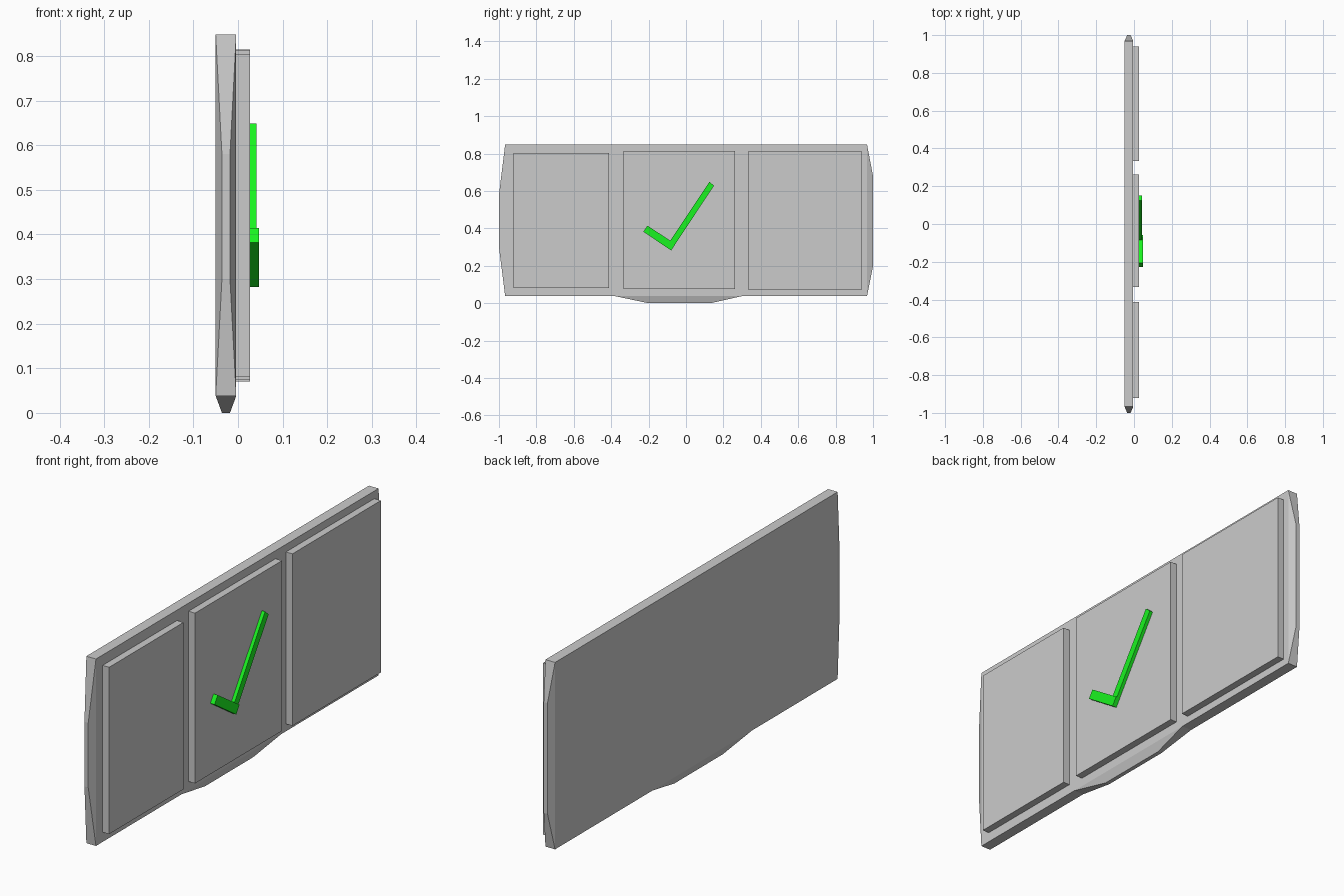
import bpy, bmesh

if "Cube" in bpy.data.objects:
    bpy.data.objects.remove(bpy.data.objects["Cube"])


def finish(name, bm, mat=None):
    bmesh.ops.recalc_face_normals(bm, faces=bm.faces)
    me = bpy.data.meshes.new(name)
    bm.to_mesh(me)
    bm.free()
    ob = bpy.data.objects.new(name, me)
    bpy.context.collection.objects.link(ob)
    if mat:
        me.materials.append(mat)
    return ob


def prism(name, outline, x0, x1, mat=None):
    """Extrude a (y, z) outline along x."""
    bm = bmesh.new()
    back, front = ([bm.verts.new((x, y, z)) for y, z in outline] for x in (x0, x1))
    bm.faces.new(back)
    bm.faces.new(front)
    n = len(outline)
    for i in range(n):
        j = (i + 1) % n
        bm.faces.new((back[i], back[j], front[j], front[i]))
    return finish(name, bm, mat)


# Backing slab: the outline bulges into tapered ends and a tapered bottom keel
XC, FULL, THIN = -0.027, 0.023, 0.009
outline = [(-0.967, 0.038, FULL), (-0.38, 0.038, FULL), (-0.20, 0, THIN), (0.13, 0, THIN),
           (0.30, 0.038, FULL), (0.968, 0.038, FULL), (1.0, 0.20, THIN), (1.0, 0.68, THIN),
           (0.968, 0.848, FULL), (-0.967, 0.848, FULL), (-1.0, 0.58, THIN), (-1.0, 0.30, THIN)]
bm = bmesh.new()
n = len(outline)
sides = [[bm.verts.new((XC + s * h, y, z)) for y, z, h in outline] for s in (-1, 1)]
for ring in sides:
    bm.faces.new([v for v, p in zip(ring, outline) if p[2] == FULL])
    for i in range(n):
        if outline[i][2] == THIN and outline[(i + 1) % n][2] == THIN:
            bm.faces.new([ring[k % n] for k in (i - 1, i, i + 1, i + 2)])
for i in range(n):
    j = (i + 1) % n
    bm.faces.new((sides[0][i], sides[0][j], sides[1][j], sides[1][i]))
finish("backing_slab", bm)

# Three raised panels
panels = {"left_panel": (-0.921, -0.412, 0.08, 0.803),
          "middle_panel": (-0.333, 0.263, 0.075, 0.813),
          "right_panel": (0.334, 0.939, 0.07, 0.815)}
for name, (y0, y1, z0, z1) in panels.items():
    prism(name, [(y0, z0), (y1, z0), (y1, z1), (y0, z1)], -0.004, 0.027)

# Green check mark made of two bars
green = bpy.data.materials.new("green")
green.diffuse_color = (0.01, 0.9, 0.015, 1)
green.use_nodes = True
green.node_tree.nodes["Principled BSDF"].inputs["Base Color"].default_value = green.diffuse_color
prism("check_long_bar", [(-0.079, 0.284), (0.15, 0.628), (0.125, 0.649), (-0.105, 0.303)],
      0.027, 0.042, green)
prism("check_short_bar", [(-0.228, 0.382), (-0.079, 0.282), (-0.057, 0.316), (-0.206, 0.415)],
      0.027, 0.047, green)
